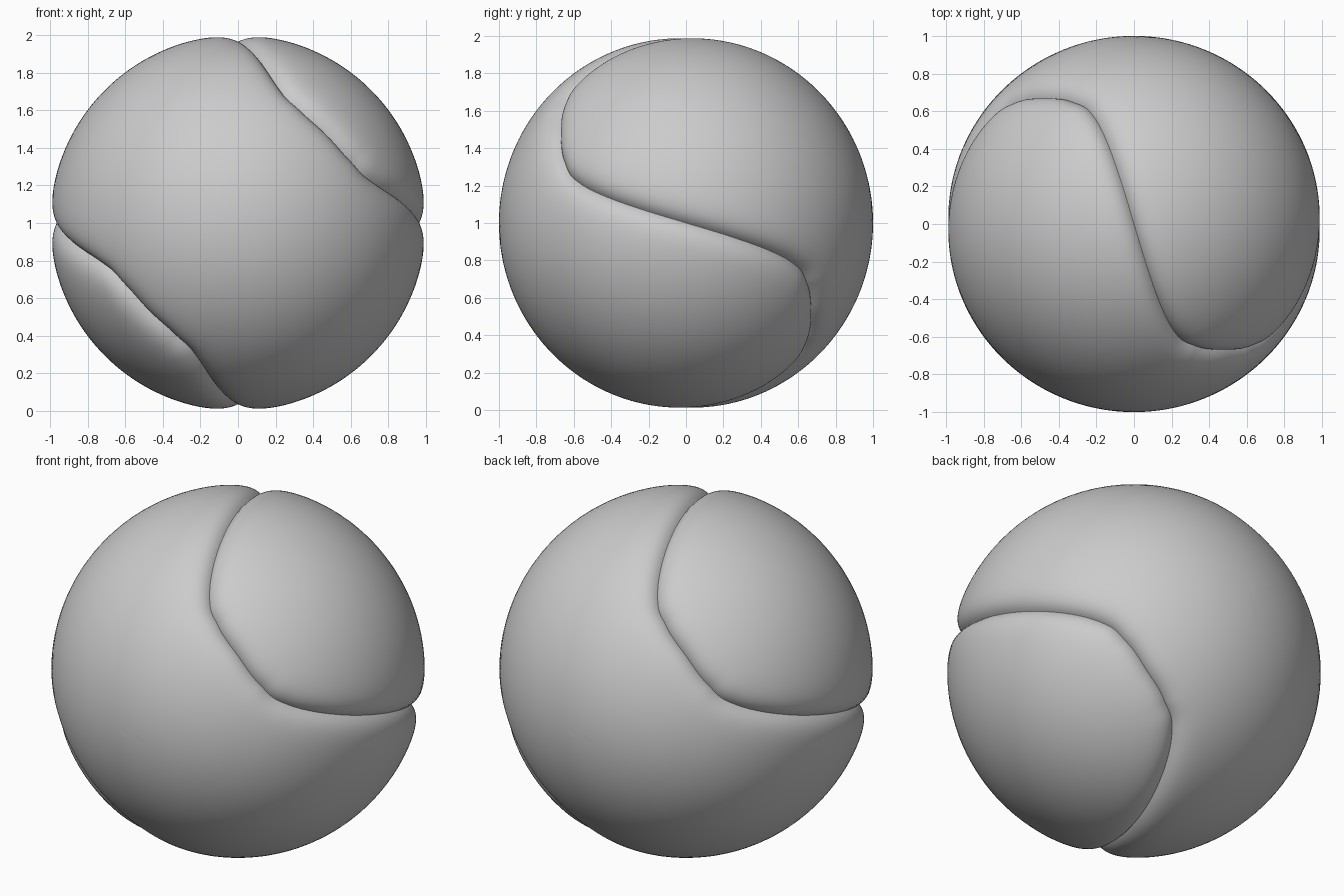
import bpy, math
from mathutils import Vector, kdtree

if "Cube" in bpy.data.objects:
    bpy.data.objects.remove(bpy.data.objects["Cube"])

# Quarter-lobe of the seam: (longitude, latitude) in degrees about the y axis
SEAM = [(0, 0), (3.8, 12.4), (8.6, 24.9), (12.3, 31.8), (18.6, 39.2),
        (28.8, 43.6), (45, 45.2)]
PTS = ([(-a, -b) for a, b in SEAM[1:2]] + SEAM + [(90 - a, b) for a, b in SEAM[5:6]])
COLS, ROWS = 384, 56
DEPTH, WIDTH = 0.06, 0.05


def slope(i):
    (x0, y0), (x1, y1), (x2, y2) = PTS[i - 1:i + 2]
    s0, s1 = (y1 - y0) / (x1 - x0), (y2 - y1) / (x2 - x1)
    return (s0 * (x2 - x1) + s1 * (x1 - x0)) / (x2 - x0)


def seam_lat(lon):
    """Seam latitude (radians) for a longitude (radians)."""
    d = math.degrees(lon) % 360
    quarter, d = int(d // 90), d % 90
    d = min(d, 90 - d)
    i = 1
    while i < len(PTS) - 3 and d > PTS[i + 1][0]:
        i += 1
    (x0, y0), (x1, y1) = PTS[i], PTS[i + 1]
    h = x1 - x0
    t = (d - x0) / h
    v = ((2*t**3 - 3*t**2 + 1) * y0 + (t**3 - 2*t**2 + t) * h * slope(i)
         + (3*t**2 - 2*t**3) * y1 + (t**3 - t**2) * h * slope(i + 1))
    return math.radians(v) * (-1 if quarter % 2 == 0 else 1)


def direction(lon, lat):
    return Vector((math.cos(lat) * math.sin(lon), math.sin(lat),
                   math.cos(lat) * math.cos(lon)))


# Dense samples of the seam, for measuring distance to the groove
N = 6000
tree = kdtree.KDTree(N)
for k in range(N):
    a = 2 * math.pi * k / N
    tree.insert(direction(a, seam_lat(a)), k)
tree.balance()


def surface(p):
    dist = tree.find(p)[2]
    return p * (1 - DEPTH * math.exp(-dist / WIDTH)) + Vector((0, 0, 1))


def build_half(name, side):
    """Panel running from the seam to the pole on the given side of y."""
    verts, faces = [], []
    for r in range(ROWS):
        t = (r / ROWS) ** 1.6
        for c in range(COLS):
            lon = 2 * math.pi * c / COLS
            s = seam_lat(lon)
            verts.append(surface(direction(lon, s + (side * math.pi / 2 - s) * t)))
    verts.append(surface(Vector((0, side, 0))))
    pole = len(verts) - 1
    for c in range(COLS):
        n = (c + 1) % COLS
        for r in range(ROWS - 1):
            faces.append((r*COLS + c, r*COLS + n, (r+1)*COLS + n, (r+1)*COLS + c))
        faces.append(((ROWS-1)*COLS + c, (ROWS-1)*COLS + n, pole))
    if side < 0:
        faces = [f[::-1] for f in faces]
    mesh = bpy.data.meshes.new(name)
    mesh.from_pydata(verts, [], faces)
    mesh.shade_smooth()
    obj = bpy.data.objects.new(name, mesh)
    bpy.context.collection.objects.link(obj)


# Two interlocking panels of the ball
build_half("back_panel", 1)
build_half("front_panel", -1)
